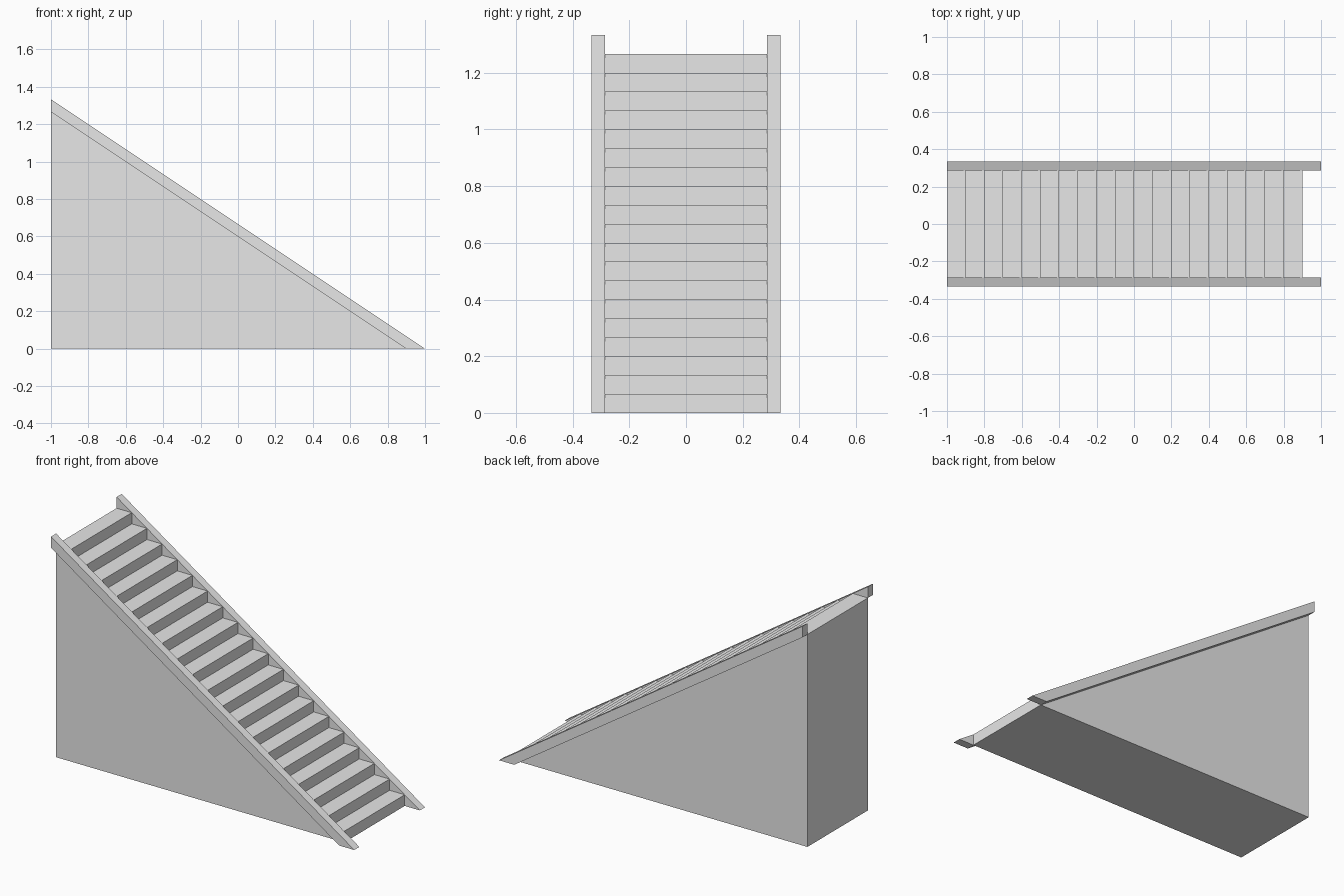
import bpy
import bmesh

cube = bpy.data.objects.get("Cube")
if cube:
    bpy.data.objects.remove(cube, do_unlink=True)

STEPS = 19
RUN = 0.1
RISE = RUN * 2 / 3
BACK = -1.0
INNER, OUTER = 0.285, 0.333

grey = bpy.data.materials.new("light_grey")
grey.use_nodes = True
colour = (0.8, 0.8, 0.8, 1)
grey.diffuse_color = colour
grey.node_tree.nodes["Principled BSDF"].inputs["Base Color"].default_value = colour


def extrude_profile(name, profile, y0, y1):
    """Extrude an x-z outline from y0 to y1 as a flat-shaded solid."""
    bm = bmesh.new()
    face = bm.faces.new([bm.verts.new((x, y0, z)) for x, z in profile])
    result = bmesh.ops.extrude_face_region(bm, geom=[face])
    moved = [v for v in result["geom"] if isinstance(v, bmesh.types.BMVert)]
    bmesh.ops.translate(bm, verts=moved, vec=(0, y1 - y0, 0))
    bmesh.ops.recalc_face_normals(bm, faces=bm.faces)
    mesh = bpy.data.meshes.new(name)
    bm.to_mesh(mesh)
    bm.free()
    mesh.materials.append(grey)
    obj = bpy.data.objects.new(name, mesh)
    bpy.context.collection.objects.link(obj)
    return obj


# Solid stair body with a stepped top
front = BACK + STEPS * RUN
outline = [(BACK, 0), (front, 0)]
for i in range(STEPS):
    x, z = front - i * RUN, (i + 1) * RISE
    outline += [(x, z), (x - RUN, z)]
extrude_profile("stair_body", outline, -INNER, INNER)

# Sloping side stringers, cut level with the floor and plumb at the top
top = STEPS * RISE
stringer = [(BACK, top), (front, 0), (front + RUN, 0), (BACK, top + RISE)]
for name, side in (("right_stringer", -1), ("left_stringer", 1)):
    extrude_profile(name, stringer, side * INNER, side * OUTER)
